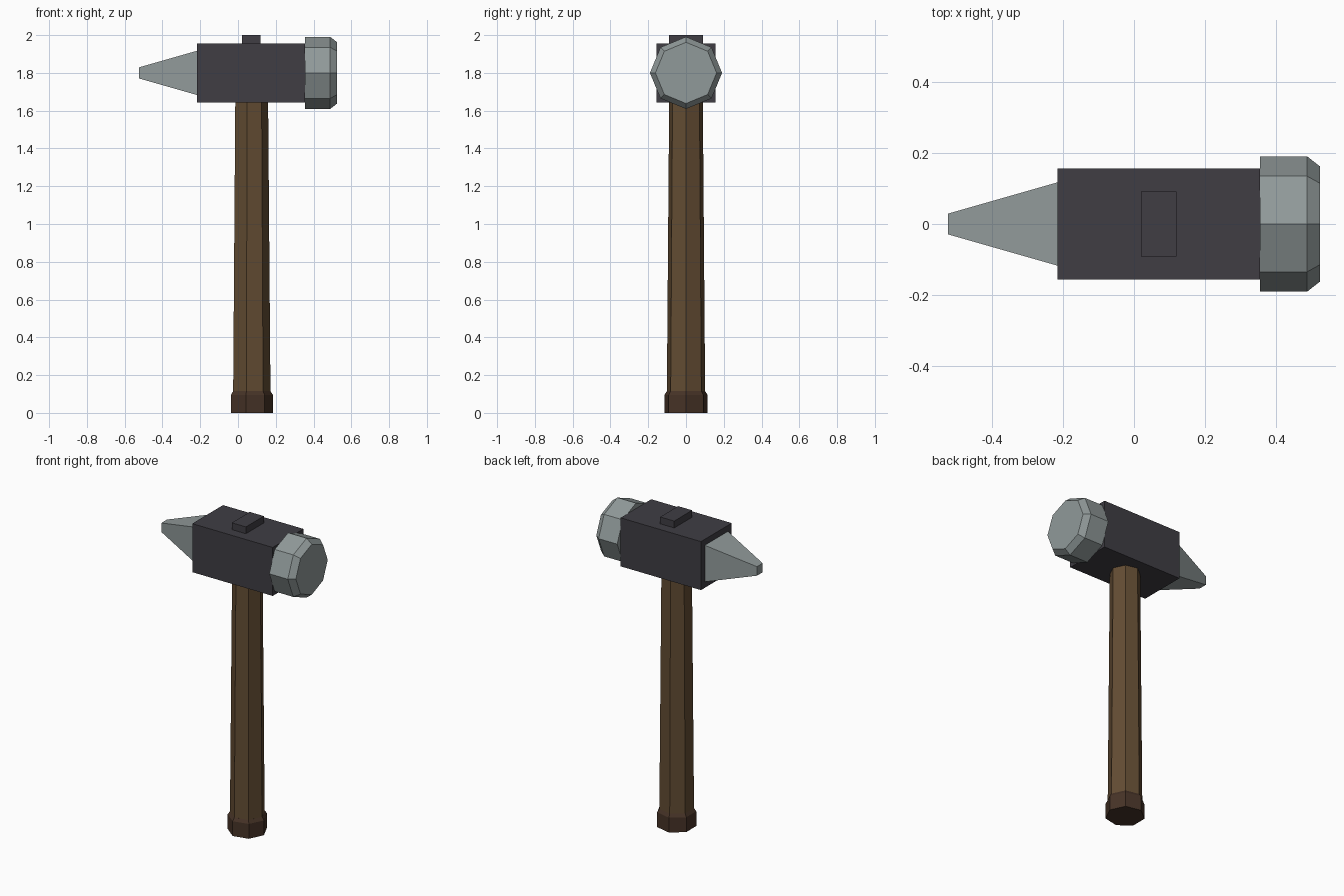
import bpy, bmesh
from math import pi, sin, cos, sqrt

if "Cube" in bpy.data.objects:
    bpy.data.objects.remove(bpy.data.objects["Cube"])

HEAD_Z = 1.80      # height of the head axis
HANDLE_X = 0.068   # x position of the handle axis


def material(name, rgb):
    m = bpy.data.materials.new(name)
    m.diffuse_color = (*rgb, 1)
    m.use_nodes = True
    m.node_tree.nodes["Principled BSDF"].inputs["Base Color"].default_value = m.diffuse_color
    return m


def loft(name, axis, sides, rings, mat, phase=0.0):
    """Closed flat-sided solid through rings of (position, radius) along x or z."""
    bm = bmesh.new()
    loops = []
    for pos, r in rings:
        loop = []
        for i in range(sides):
            a = phase + 2 * pi * i / sides
            u, v = r * cos(a), r * sin(a)
            co = (pos, u, HEAD_Z + v) if axis == 'x' else (HANDLE_X + u, v, pos)
            loop.append(bm.verts.new(co))
        loops.append(loop)
    for a, b in zip(loops, loops[1:]):
        for i in range(sides):
            j = (i + 1) % sides
            bm.faces.new((a[i], a[j], b[j], b[i]))
    bm.faces.new(loops[0][::-1])
    bm.faces.new(loops[-1])
    bmesh.ops.recalc_face_normals(bm, faces=bm.faces)
    mesh = bpy.data.meshes.new(name)
    bm.to_mesh(mesh)
    bm.free()
    mesh.materials.append(mat)
    ob = bpy.data.objects.new(name, mesh)
    bpy.context.collection.objects.link(ob)
    return ob


iron = material("dark_iron", (0.05, 0.047, 0.057))
steel = material("steel", (0.28, 0.32, 0.32))
wood = material("wood", (0.125, 0.073, 0.033))
dark_wood = material("dark_wood", (0.062, 0.033, 0.02))

# Seven-sided handle with a thicker butt
loft("handle", 'z', 7, [(0.10, 0.104), (1.70, 0.091)], wood)
loft("handle_butt", 'z', 7, [(0, 0.117), (0.095, 0.117), (0.115, 0.104)], dark_wood)

# Square head block, tapered peen and octagonal striking face
q = sqrt(2)
loft("head_block", 'x', 4, [(-0.216, 0.156 * q), (0.356, 0.156 * q)], iron, pi / 4)
loft("peen", 'x', 4, [(-0.525, 0.029 * q), (-0.214, 0.118 * q)], steel, pi / 4)
loft("striking_face", 'x', 8, [(0.356, 0.191), (0.488, 0.191), (0.525, 0.162)], steel)

# Small wedge on top of the head
bpy.ops.mesh.primitive_cube_add(size=1, location=(0.07, 0, 1.97))
wedge = bpy.context.object
wedge.name = "top_wedge"
wedge.scale = (0.10, 0.182, 0.06)
wedge.data.materials.append(iron)
